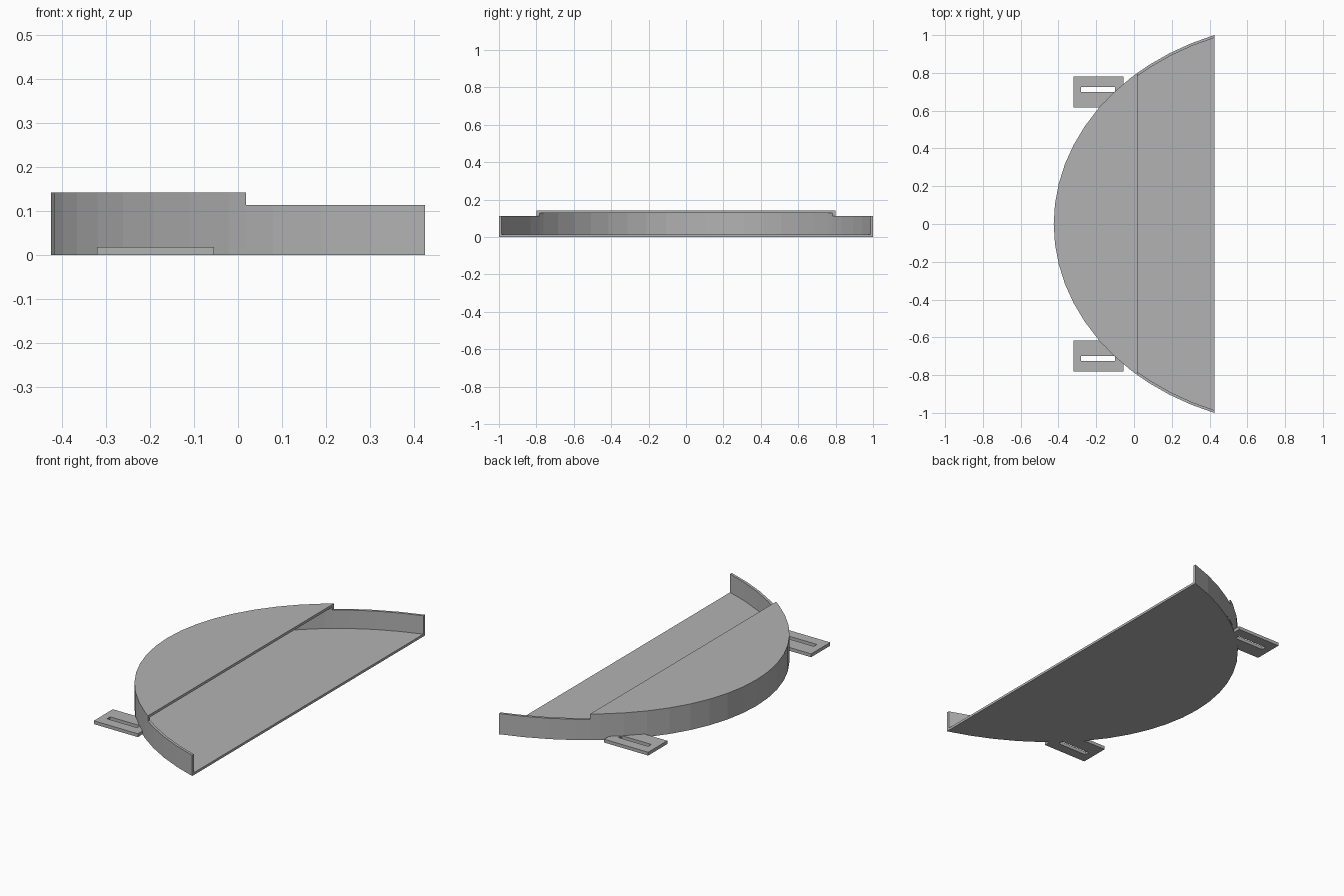
import bpy
import bmesh
import math

cube = bpy.data.objects.get("Cube")
if cube:
    bpy.data.objects.remove(cube)

# Main dimensions
CX, RX, RY = 0.894, 1.319, 1.07      # ellipse that shapes the tray
WALL = 0.014
FLOOR_TOP, ROOF_LOW, ROOF_TOP, LOW_WALL_TOP = 0.013, 0.128, 0.142, 0.113
STEP_X, OPEN_X = 0.018, 0.425        # roof edge and open edge
TAB_TOP = 0.018

grey = bpy.data.materials.new("plain grey")
grey.use_nodes = True
colour = (0.45, 0.45, 0.45, 1)
grey.diffuse_color = colour
grey.node_tree.nodes["Principled BSDF"].inputs["Base Color"].default_value = colour


def angle_at(x, inset=0):
    return math.acos((CX - x) / (RX - inset))


SEGMENT = angle_at(OPEN_X) / 12


def arc(start, end, inset=0):
    """Points on the ellipse, on a shared set of facets."""
    steps = [k * SEGMENT for k in range(-12, 13)]
    angles = [start] + [t for t in steps if start + 0.005 < t < end - 0.005] + [end]
    return [(CX - (RX - inset) * math.cos(t), (RY - inset) * math.sin(t)) for t in angles]


def prism(name, outline, low, high):
    bm = bmesh.new()
    face = bm.faces.new([bm.verts.new((x, y, low)) for x, y in outline])
    result = bmesh.ops.extrude_face_region(bm, geom=[face])
    top = [v for v in result["geom"] if isinstance(v, bmesh.types.BMVert)]
    bmesh.ops.translate(bm, verts=top, vec=(0, 0, high - low))
    bmesh.ops.recalc_face_normals(bm, faces=bm.faces)
    mesh = bpy.data.meshes.new(name)
    bm.to_mesh(mesh)
    bm.free()
    mesh.materials.append(grey)
    obj = bpy.data.objects.new(name, mesh)
    bpy.context.collection.objects.link(obj)
    return obj


def half_outline(x):
    return arc(-angle_at(x), angle_at(x))


# Floor and raised roof
prism("floor", half_outline(OPEN_X), 0, FLOOR_TOP)
prism("roof", half_outline(STEP_X), ROOF_LOW, ROOF_TOP)

# Tall curved wall under the roof
inner = arc(-angle_at(STEP_X, WALL), angle_at(STEP_X, WALL), WALL)
prism("tall_wall", half_outline(STEP_X) + inner[::-1], FLOOR_TOP, ROOF_LOW)

# Lower walls beside the open part, and slotted mounting tabs
low_outer = arc(angle_at(STEP_X), angle_at(OPEN_X))
low_inner = arc(angle_at(STEP_X, WALL), angle_at(OPEN_X, WALL), WALL)
low_wall = low_outer + low_inner[::-1]
tab = [(-0.32, 0.618), (-0.32, 0.782), (-0.055, 0.782), (-0.055, 0.735),
       (-0.1, 0.698), (-0.1, 0.725), (-0.28, 0.725), (-0.28, 0.698),
       (-0.102, 0.698), (-0.185, 0.618)]

for side, sign in (("back", 1), ("front", -1)):
    prism(side + "_low_wall", [(x, sign * y) for x, y in low_wall], FLOOR_TOP, LOW_WALL_TOP)
    prism(side + "_mounting_tab", [(x, sign * y) for x, y in tab], 0, TAB_TOP)
